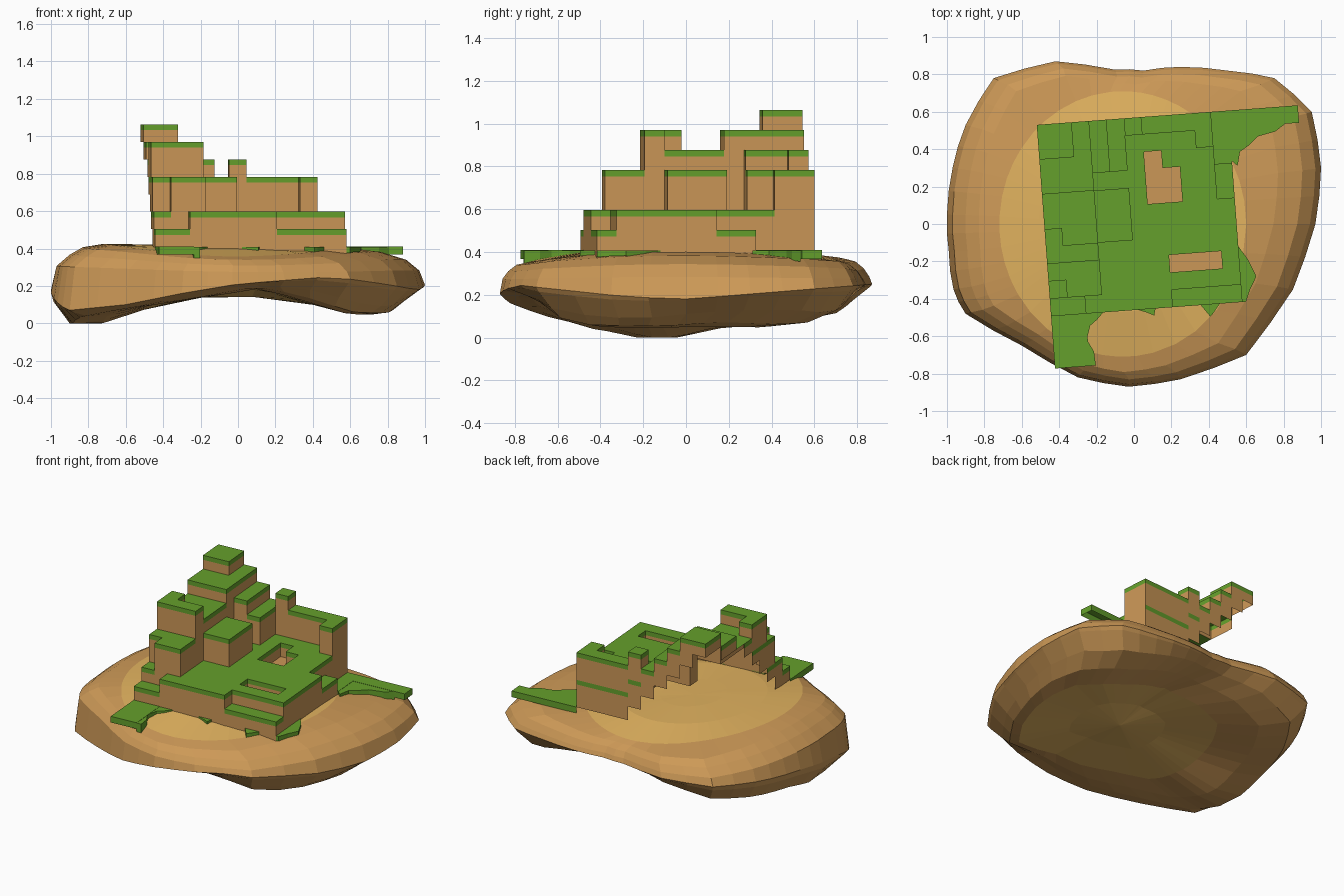
import bpy, bmesh, math, random
from mathutils import Vector

if "Cube" in bpy.data.objects:
    bpy.data.objects.remove(bpy.data.objects["Cube"])

random.seed(4)

def material(name, col):
    m = bpy.data.materials.new(name)
    m.diffuse_color = (*col, 1)
    m.use_nodes = True
    m.node_tree.nodes["Principled BSDF"].inputs["Base Color"].default_value = m.diffuse_color
    return m

SAND = material("sandstone", (0.61, 0.32, 0.095))
YELLOW = material("yellow_sand", (0.76, 0.45, 0.115))
GRASS = material("grass_green", (0.13, 0.35, 0.025))
EARTH = material("earth_brown", (0.60, 0.31, 0.095))

def finish(bm, name, mats):
    me = bpy.data.meshes.new(name)
    bm.to_mesh(me)
    bm.free()
    for m in mats:
        me.materials.append(m)
    ob = bpy.data.objects.new(name, me)
    bpy.context.collection.objects.link(ob)
    return ob

# --- rock base: scaled copies of the outline, lofted -----------------------
outline = [(-1, .05), (-.97, .30), (-.9, .53), (-.75, .78), (-.42, .87), (-.1, .825),
           (.05, .82), (.25, .84), (.5, .82), (.75, .78), (.95, .6), (1, .3), (.97, 0),
           (.85, -.35), (.6, -.7), (.25, -.83), (-.03, -.87), (-.3, -.82), (-.6, -.65),
           (-.9, -.48), (-.965, -.35), (-.99, -.15)]
# halve each segment for smaller facets
outline = [q for a, b in zip(outline, outline[1:] + outline[:1])
           for q in (a, ((a[0] + b[0]) * .503, (a[1] + b[1]) * .503))]
outline = [(max(-1, min(1, x)), y) for x, y in outline]

def ramp(pts, x):
    for (x0, z0), (x1, z1) in zip(pts, pts[1:]):
        if x <= x1:
            return z0 + (z1 - z0) * max(0, (x - x0) / (x1 - x0))
    return pts[-1][1]

def belly(x, y):
    """height of the arched underside, lowest in a lobe at the left"""
    lobe = -.07 * max(0, min(1, (-x - .4) / .4)) * math.exp(-((y + .12) / .2) ** 2)
    return lobe + ramp([(-1, .04), (-.87, .03), (-.35, .115), (.1, .18), (.6, .045),
                        (.8, .05), (1, .15)], x)

def s2(p):
    return p[1] ** 2 / (p[0] ** 2 + p[1] ** 2)

def rim(p):
    """widest line of the rock: dips at the front left, rises at the front right"""
    x, y = p
    front = ramp([(-1, .12), (-.9, .07), (-.6, .1), (-.3, .16), (0, .21), (.5, .25), (1, .18)], x)
    t = max(0, min(1, (.1 - y) / .5))
    return front * t + (.18 + .08 * max(0, y)) * (1 - t)

bm = bmesh.new()
rings = []
# oval rings of the sandy plateau: x radius, y radius, height, drop at front and back
for rx, ry, z, drop in [(.2, .22, .405, 0), (.45, .47, .41, .01), (.66, .71, .413, .055)]:
    ring = []
    for p in outline:
        a = math.atan2(p[1] / .85, p[0])
        ring.append(bm.verts.new((rx * math.cos(a) - .06, ry * math.sin(a),
                                  z - drop * s2(p) - .012 * p[0])))
    rings.append(ring)
# shoulder rings: x scale, y scale, x shift, height, drop
for fx, fy, sx, z, drop in [(.8, .91, -.03, .395, .055), (.9, .955, 0, .355, .045),
                            (.97, .985, 0, .295, .02)]:
    rings.append([bm.verts.new((p[0] * fx + sx, p[1] * fy, z - drop * s2(p) - .012 * p[0]))
                  for p in outline])
rings.append([bm.verts.new((p[0], p[1], rim(p))) for p in outline])
# underside rings: scale, shift toward front right
for f, sx, sy in [(.985, 0, 0), (.9, 0, 0), (.78, .05, -.04), (.62, .12, -.09), (.3, .1, -.08)]:
    ring = []
    for p in outline:
        x, y = p[0] * f + sx, p[1] * f + sy
        w = f ** (4 + (16 if p[0] < 0 else 9) * (1 - s2(p)))
        ring.append(bm.verts.new((x, y, max(0, belly(x, y) * (1 - w) + rim(p) * w))))
    rings.append(ring)
n = len(outline)
for k, (a, b) in enumerate(zip(rings, rings[1:])):
    for i in range(n):
        f = bm.faces.new((a[i], a[(i + 1) % n], b[(i + 1) % n], b[i]))
        f.material_index = 1 if k < 2 or k == len(rings) - 2 else 0
for ring in (rings[0], rings[-1]):
    c = bm.verts.new(sum((v.co for v in ring), Vector()) / n)
    for i in range(n):
        bm.faces.new((ring[i], ring[(i + 1) % n], c)).material_index = 1
bmesh.ops.recalc_face_normals(bm, faces=bm.faces)
finish(bm, "rock_base", [SAND, YELLOW])

# --- stepped terrain: a height grid painted with rectangles ----------------
CELL, ANG = .0933, math.radians(4.28)
C, S = math.cos(ANG), math.sin(ANG)

def at(u, v, level):
    """grid column u, row v (from the back left corner) and step level to world"""
    return Vector((-.52 + CELL * (u * C + v * S), .53 + CELL * (u * S - v * C),
                   .41 + CELL * level))

height, bare = {}, set()

def paint(u0, v0, u1, v1, level, no_grass=False):
    for u in range(u0, u1):
        for v in range(v0, v1):
            height[u, v] = level
            if no_grass:
                bare.add((u, v))

paint(0, 0, 11, 11, 2)       # main terrace
paint(0, 11, 2, 14, 0)       # front tongue
paint(10, 0, 15, 1, 0)       # back right tongue
paint(10, 1, 11, 3, 0)
paint(10, 3, 11, 5, 1)       # right step
paint(7, 10, 11, 11, 1)      # front step
paint(6, 2, 7, 5, 1, True)   # pits
paint(7, 3, 8, 5, 1, True)
paint(7, 8, 10, 9, 1, True)
paint(5, 0, 10, 1, 4)        # back wall
paint(9, 1, 10, 2, 4)
paint(5, 0, 6, 1, 5)         # pillar
paint(0, 0, 5, 3, 4)         # back left hill
paint(3, 4, 5, 7, 4)
paint(0, 0, 4, 3, 5)
paint(0, 3, 3, 7, 5)
paint(0, 0, 3, 4, 6)
paint(0, 0, 2, 2, 7)         # top tower
paint(0, 6, 1, 7, 6)         # front left hill
paint(0, 7, 3, 8, 6)
paint(0, 8, 3, 9, 4)
paint(1, 9, 3, 10, 4)
paint(0, 10, 2, 11, 1)

bm = bmesh.new()
OUT, STRIP = -.45, .33

def quad(pts, mat):
    bm.faces.new([bm.verts.new(p) for p in pts]).material_index = mat

def wall(a, b, lo, hi):
    """riser along grid edge a-b with a grass strip on its top"""
    mid = max(lo, hi - STRIP) if hi > 0 else lo
    for z0, z1, mat in ((lo, mid, 1), (mid, hi, 0)):
        if z1 > z0:
            quad([at(*a, z0), at(*b, z0), at(*b, z1), at(*a, z1)], mat)

def striped_wall(a, b, lo, hi):
    """outer wall made of two-step layers, each with its own grass strip"""
    while hi > lo:
        nxt = max(lo, hi - 2)
        wall(a, b, nxt, hi)
        hi = nxt

LEFT_LOW = [6, 6, 5, 5, 5, 4, 3, 2, 1, 0, 0]   # lower edge of the left wall

for (u, v), h in height.items():
    quad([at(u, v, h), at(u, v + 1, h), at(u + 1, v + 1, h), at(u + 1, v, h)],
         1 if (u, v) in bare else 0)
    for nb, a, b in (((u + 1, v), (u + 1, v + 1), (u + 1, v)),
                     ((u, v + 1), (u, v + 1), (u + 1, v + 1))):
        h2 = height.get(nb, OUT)
        if h2 < h:
            wall(a, b, h2, h)
        elif h2 > h:
            wall(b, a, h, h2)
    # back and left walls: their lower edges climb like stairs to the tower
    if v == 0:
        striped_wall((u + 1, 0), (u, 0), max(6 - u, 0) if u < 10 else OUT, h)
    if u == 0:
        striped_wall((0, v), (0, v + 1), LEFT_LOW[v] if v < 11 else OUT, h)
bmesh.ops.remove_doubles(bm, verts=bm.verts, dist=.0005)
finish(bm, "stepped_terrain", [GRASS, EARTH])

# --- ragged grass spilling over the rock -----------------------------------
def spill(name, pts, drop):
    bm = bmesh.new()
    top = [bm.verts.new(at(u, v, -.02)) for u, v in pts]
    low = [bm.verts.new(at(u, v, -.02 - drop * random.uniform(.6, 1))) for u, v in pts]
    bm.faces.new(top)
    for i in range(len(pts)):
        j = (i + 1) % len(pts)
        bm.faces.new((top[i], top[j], low[j], low[i]))
    bmesh.ops.recalc_face_normals(bm, faces=bm.faces)
    finish(bm, name, [GRASS])

spill("grass_spill_front", [(2, 11), (3, 11), (2.6, 11.4), (2.2, 11.7), (2, 12.3)], .8)
spill("grass_spill_tongue", [(2, 12.6), (2.3, 13.2), (2.35, 14), (2, 14)], .7)
spill("grass_spill_back", [(11, 1), (14.2, 1), (13.6, 1.4), (12.6, 1.6), (12, 2.1),
                           (11.5, 2.4), (11.3, 3.2), (11, 2.9)], .7)
spill("grass_spill_right", [(11, 7.8), (11.5, 8.6), (11.9, 9.6), (11.5, 10.3), (11.2, 11), (11, 11)], .4)
spill("grass_spill_step", [(8.6, 11), (9.7, 11), (9.3, 11.5), (9.1, 11.7)], .4)
spill("grass_spill_small", [(5, 11), (6, 11), (5.9, 11.4), (5.5, 11.2)], .4)
